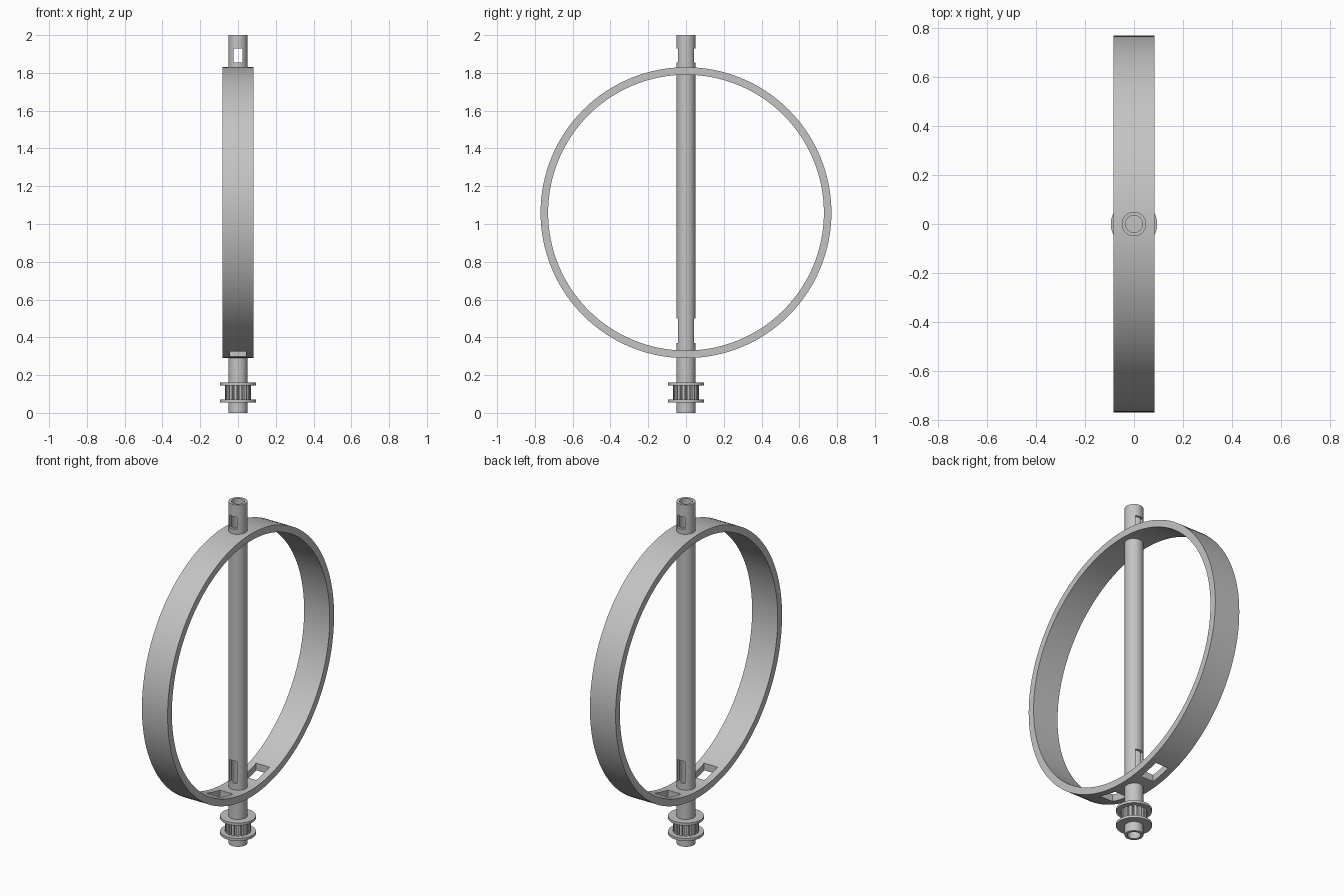
import bpy, bmesh, math
from mathutils import Matrix, Vector

if "Cube" in bpy.data.objects:
    bpy.data.objects.remove(bpy.data.objects["Cube"])

grey = bpy.data.materials.new("plain grey")
grey.diffuse_color = (0.55, 0.55, 0.55, 1)
grey.use_nodes = True
grey.node_tree.nodes["Principled BSDF"].inputs["Base Color"].default_value = grey.diffuse_color


def finish(bm, name):
    bmesh.ops.recalc_face_normals(bm, faces=bm.faces)
    me = bpy.data.meshes.new(name)
    bm.to_mesh(me)
    bm.free()
    me.materials.append(grey)
    ob = bpy.data.objects.new(name, me)
    bpy.context.collection.objects.link(ob)
    return ob


def lathe(name, profile, n, to_world=Matrix()):
    """Spin a closed (radius, height) profile around the z axis."""
    bm = bmesh.new()
    rings = []
    for i in range(n):
        a = 2 * math.pi * i / n
        rings.append([bm.verts.new(to_world @ Vector((r * math.cos(a), r * math.sin(a), h)))
                      for r, h in profile])
    m = len(profile)
    for i in range(n):
        p, q = rings[i], rings[(i + 1) % n]
        for j in range(m):
            k = (j + 1) % m
            bm.faces.new((p[j], q[j], q[k], p[k]))
    return finish(bm, name)


def box(name, lo, hi):
    bm = bmesh.new()
    size = Vector(hi) - Vector(lo)
    mid = (Vector(hi) + Vector(lo)) / 2
    bmesh.ops.create_cube(bm, size=1, matrix=Matrix.Translation(mid) @ Matrix.Diagonal((*size, 1)))
    return finish(bm, name)


def activate(ob):
    bpy.ops.object.select_all(action='DESELECT')
    ob.select_set(True)
    bpy.context.view_layer.objects.active = ob


def cut(ob, cutter):
    mod = ob.modifiers.new("cut", 'BOOLEAN')
    mod.operation, mod.solver, mod.object = 'DIFFERENCE', 'EXACT', cutter
    activate(ob)
    bpy.ops.object.modifier_apply(modifier=mod.name)
    bpy.data.objects.remove(cutter)


def smooth(ob):
    activate(ob)
    bpy.ops.object.shade_smooth_by_angle(angle=math.radians(30))


# Hollow shaft with the two pulley flanges, and a narrower bore above the pulley
R, BORE, NARROW, CORE, FLANGE = 0.05, 0.035, 0.022, 0.054, 0.095
shaft = lathe("hollow_shaft", [
    (R, 0), (R, 0.055), (FLANGE, 0.055), (FLANGE, 0.07), (CORE, 0.07),
    (CORE, 0.145), (FLANGE, 0.145), (FLANGE, 0.16), (R, 0.16), (R, 2),
    (BORE, 2), (BORE, 0.29), (NARROW, 0.29), (NARROW, 0.18), (BORE, 0.18), (BORE, 0)], 64)

# Windows through the shaft, front to back
for z0, z1 in ((0.37, 0.50), (1.855, 1.93)):
    cut(shaft, box("window_cutter", (-0.025, -0.2, z0), (0.025, 0.2, z1)))
smooth(shaft)

# Pulley teeth
bm = bmesh.new()
TEETH = 16
for i in range(TEETH):
    turn = Matrix.Rotation(2 * math.pi * (i + 0.5) / TEETH, 4, 'Z')
    bmesh.ops.create_cube(bm, size=1, matrix=turn @ Matrix.Translation((0.058, 0, 0.1075))
                          @ Matrix.Diagonal((0.02, 0.015, 0.077, 1)))
finish(bm, "pulley_teeth")

# Large hoop, its axis along x
W, CZ = 0.083, 1.06
hoop = lathe("hoop", [(0.77, -W), (0.77, W), (0.73, W), (0.73, -W)], 128,
             Matrix.Translation((0, 0, CZ)) @ Matrix.Rotation(math.pi / 2, 4, 'Y'))

# Rectangular slots either side of the lower crossing
for s in (-1, 1):
    y0, y1 = sorted((s * 0.107, s * 0.23))
    cut(hoop, box("slot_cutter", (-0.043, y0, 0.2), (0.043, y1, 0.5)))

# Clear the hoop out of the shaft bore
bm = bmesh.new()
bmesh.ops.create_cone(bm, cap_ends=True, segments=64, radius1=0.042, radius2=0.042, depth=3)
cut(hoop, finish(bm, "bore_cutter"))
smooth(hoop)
